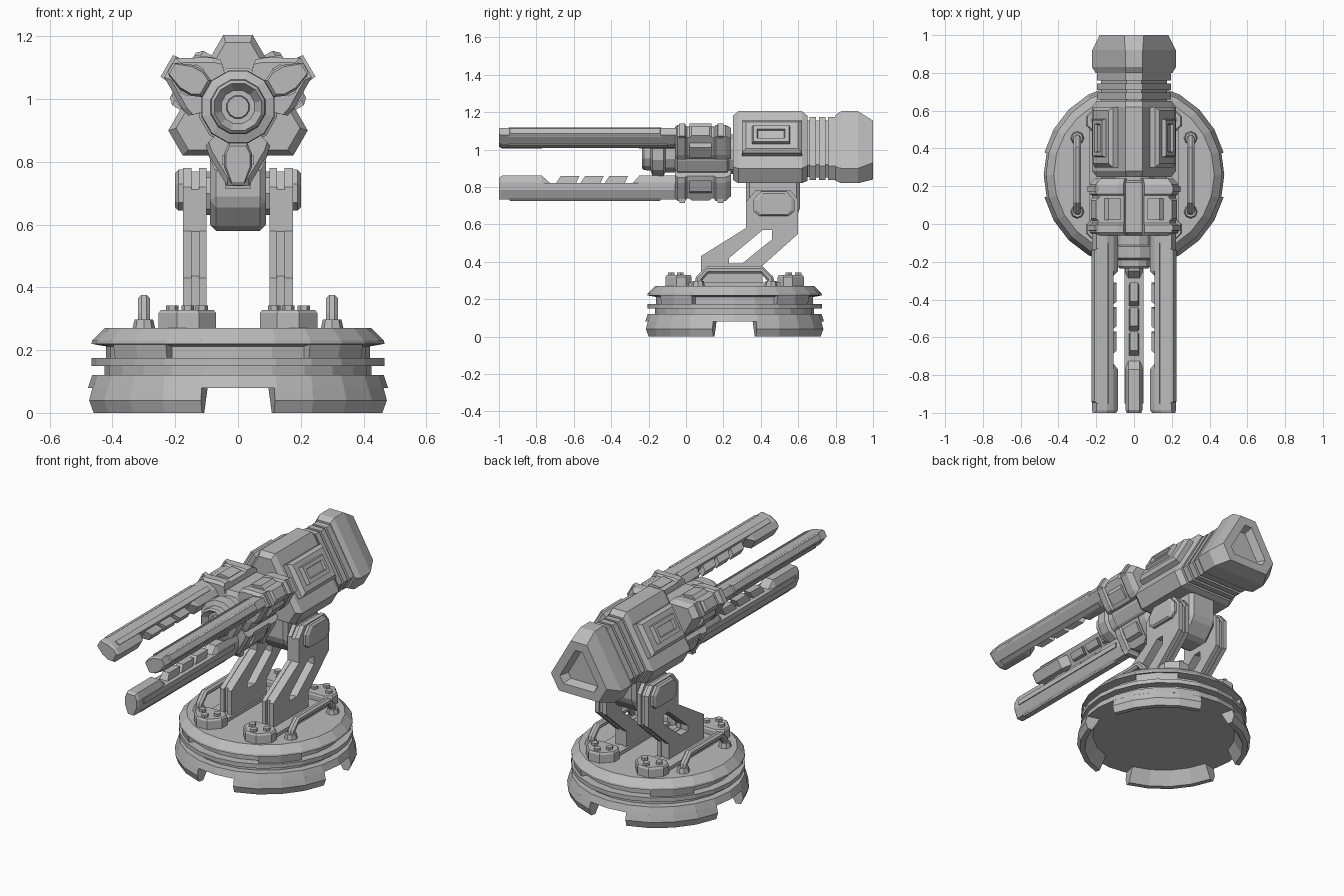
import bpy, bmesh, math
from mathutils import Matrix

cube = bpy.data.objects.get("Cube")
if cube:
    bpy.data.objects.remove(cube)

grey = bpy.data.materials.new("plain grey")
grey.use_nodes = True
grey.diffuse_color = (0.5, 0.5, 0.5, 1)
grey.node_tree.nodes["Principled BSDF"].inputs["Base Color"].default_value = (0.5, 0.5, 0.5, 1)

BASE_Y = 0.26    # centre of the turntable
AXIS_Z = 0.975   # height of the gun axis


def finish(name, bm):
    bmesh.ops.remove_doubles(bm, verts=bm.verts, dist=0.0001)
    bmesh.ops.recalc_face_normals(bm, faces=bm.faces)
    mesh = bpy.data.meshes.new(name)
    bm.to_mesh(mesh)
    bm.free()
    mesh.materials.append(grey)
    obj = bpy.data.objects.new(name, mesh)
    bpy.context.collection.objects.link(obj)
    return obj


def skin(bm, rings, wrap=False):
    """Bridge rings of points; cap both ends, or join last to first."""
    loops = [[bm.verts.new(p) for p in ring] for ring in rings]
    pairs = list(zip(loops, loops[1:]))
    if wrap:
        pairs.append((loops[-1], loops[0]))
    for a, b in pairs:
        for i in range(len(a)):
            j = (i + 1) % len(a)
            bm.faces.new((a[i], a[j], b[j], b[i]))
    if not wrap:
        bm.faces.new(loops[0])
        bm.faces.new(loops[-1])


def loft(name, rings, wrap=False):
    bm = bmesh.new()
    skin(bm, rings, wrap)
    return finish(name, bm)


def spin(name, profile, mid=0, half=180, steps=24):
    """Turn a closed (radius, z) profile round the turntable axis."""
    rings = []
    full = half == 180
    for i in range(steps if full else steps + 1):
        a = math.radians(mid - half + 2 * half * i / steps)
        rings.append([(r * math.cos(a), BASE_Y + r * math.sin(a), z) for r, z in profile])
    return loft(name, rings, full)


def side_plate(name, outline, x0, x1, hole=None):
    """Extrude a (y, z) outline along x; a hole of equal count makes it a frame."""
    at = lambda pts, x: [(x, y, z) for y, z in pts]
    if hole:
        return loft(name, [at(outline, x0), at(outline, x1), at(hole, x1), at(hole, x0)], True)
    return loft(name, [at(outline, x0), at(outline, x1)])


def disc(name, x, y, z0, z1, r, sides=6, top=1.0):
    ring = lambda z, k: [(x + k * r * math.cos(math.tau * i / sides),
                          y + k * r * math.sin(math.tau * i / sides), z) for i in range(sides)]
    return loft(name, [ring(z0, 1), ring(z1, top)])


def on_axis(obj, degrees=0):
    obj.matrix_world = Matrix.Translation((0, 0, AXIS_Z)) @ Matrix.Rotation(math.radians(degrees), 4, 'Y')


def around(obj, names=("lower", "left", "right")):
    """Copy a part drawn below the gun axis to the other stations."""
    part = obj.name
    turns = {"lower": 0, "left": -120, "right": 120}
    for i, n in enumerate(names):
        o = obj if i == 0 else obj.copy()
        if i:
            bpy.context.collection.objects.link(o)
        o.name = n + "_" + part
        on_axis(o, turns[n])


# Turntable base with grooves
spin("base_drum", [(0.001, 0.08), (0.478, 0.08), (0.465, 0.12), (0.425, 0.12), (0.425, 0.15),
                   (0.467, 0.15), (0.467, 0.175), (0.42, 0.175), (0.42, 0.212), (0.467, 0.22),
                   (0.465, 0.23), (0.425, 0.27), (0.001, 0.27)])
for k in range(4):
    mid = 45 + 90 * k
    spin("base_foot", [(0.4, 0.08), (0.445, 0), (0.474, 0), (0.489, 0.04), (0.478, 0.08)],
         mid, 31, 4)
    spin("slot_wall", [(0.4, 0.17), (0.452, 0.17), (0.46, 0.222), (0.4, 0.222)], mid, 15, 2)

# Body section: a triangle with cut corners
def tri(y, flat, corner):
    half = (2 * flat - corner) * math.tan(math.radians(30))
    pts = []
    for deg in (90, 210, 330):
        c, s = math.cos(math.radians(deg)), math.sin(math.radians(deg))
        pts += [(corner * c - e * s, y, corner * s + e * c) for e in (-half, half)]
    return pts

on_axis(loft("gun_body", [tri(*v) for v in (
    (0.25, 0.137, 0.205), (0.28, 0.155, 0.23), (0.62, 0.155, 0.23), (0.65, 0.142, 0.205))]))
on_axis(loft("ribbed_neck", [tri(*v) for v in (
    (0.64, 0.122, 0.18), (0.66, 0.122, 0.18), (0.66, 0.138, 0.2), (0.695, 0.138, 0.2),
    (0.695, 0.124, 0.18), (0.71, 0.124, 0.18), (0.71, 0.138, 0.2), (0.745, 0.138, 0.2),
    (0.745, 0.124, 0.18), (0.76, 0.124, 0.18), (0.76, 0.138, 0.2), (0.81, 0.138, 0.2))]))
on_axis(loft("rear_block", [tri(*v) for v in (
    (0.8, 0.142, 0.21), (0.83, 0.155, 0.23), (0.92, 0.155, 0.23), (1.0, 0.135, 0.18),
    (1.0, 0.085, 0.13), (0.95, 0.07, 0.11))]))

# Raised panels on the two upper faces
def patch(r, t, y0, y1):
    return [(-t, y0, -r), (t, y0, -r), (t, y1, -r), (-t, y1, -r)]

around(loft("body_panel", [patch(0.14, 0.1, 0.3, 0.62), patch(0.185, 0.1, 0.3, 0.62),
                           patch(0.203, 0.082, 0.32, 0.6)]), ("left", "right"))
around(loft("panel_frame", [patch(0.19, 0.055, 0.35, 0.56), patch(0.224, 0.05, 0.36, 0.55),
                            patch(0.224, 0.028, 0.38, 0.53), patch(0.21, 0.025, 0.385, 0.525)]),
       ("left", "right"))

# Round core with stepped muzzle
def circle(r, y, n=12):
    return [(r * math.cos(math.tau * (i + .5) / n), y, r * math.sin(math.tau * (i + .5) / n)) for i in range(n)]

on_axis(loft("gun_core", [circle(r, y) for r, y in (
    (0.035, -0.215), (0.038, -0.2), (0.055, -0.2), (0.078, -0.235), (0.088, -0.225), (0.09, -0.19),
    (0.118, -0.18), (0.12, -0.12), (0.1, -0.11), (0.1, -0.06), (0.128, -0.045), (0.128, 0.22),
    (0.11, 0.23), (0.11, 0.27))]))

# Three rails, each with teeth, a ridge strip and a housing
def rail_ring(y, inner, k=1.0):
    right = [(0.03, inner), (0.045, max(inner + 0.025, 0.15)), (0.045, 0.19), (0.022, 0.243)]
    pts = right + [(-t, r) for t, r in reversed(right)]
    return [(t * k, y, -r) for t, r in pts]

around(loft("rail", [rail_ring(*v) for v in (
    (-1.0, 0.125, 0.85), (-0.985, 0.115), (-0.77, 0.115), (-0.72, 0.16), (-0.29, 0.16),
    (-0.25, 0.115), (0.0, 0.115))]))
around(loft("rail_strip", [patch(0.235, 0.028, -0.95, -0.13), patch(0.25, 0.016, -0.94, -0.14)]))
around(loft("rail_side_rib", [[(s, y, -r) for s, r in (
    (-0.051, 0.155), (0.051, 0.155), (0.051, 0.185), (-0.051, 0.185))] for y in (-0.95, -0.1)]))
bm = bmesh.new()
for y in (-0.69, -0.56, -0.43):
    skin(bm, [patch(0.17, 0.03, y - 0.015, y + 0.095), patch(0.117, 0.02, y + 0.02, y + 0.12)])
around(finish("rail_teeth", bm))

def housing_ring(y, k):
    right = [(0.07, 0.09), (0.1, 0.12), (0.09, 0.15), (0.034, 0.244)]
    return [(t * k, y, -r * k) for t, r in right + [(-t, r) for t, r in reversed(right)]]

around(loft("rail_housing", [housing_ring(*v) for v in (
    (-0.06, 0.93), (-0.045, 1.03), (-0.005, 1.03), (0.005, 0.97), (0.15, 0.97), (0.16, 1.03),
    (0.21, 1.03), (0.24, 0.92))]))
around(loft("housing_clasp", [patch(0.23, 0.038, 0.01, 0.145), patch(0.247, 0.028, 0.03, 0.125)]))
bm = bmesh.new()
for s in (-1, 1):
    for y in (-0.04, 0.165):
        skin(bm, [patch(0.2, 0.046, y, y + 0.04), patch(0.262, 0.04, y + 0.005, y + 0.035)])
    skin(bm, [[(s * t, y, -r) for t, r in ((0.06, 0.15), (0.1, 0.14), (0.075, 0.2), (0.045, 0.21))]
              for y in (0.02, 0.135)])
around(finish("housing_lugs", bm))

# Pivot block under the body
pivot = [(0.32, 0.84), (0.32, 0.67), (0.4, 0.58), (0.53, 0.58), (0.61, 0.67), (0.61, 0.84)]
block = side_plate("pivot_block", pivot, -0.09, 0.09)
bev = block.modifiers.new("chamfer", 'BEVEL')
bev.width = 0.02
bev.segments = 1
axle = [(0.465 + 0.07 * math.cos(math.tau * i / 8), 0.7 + 0.07 * math.sin(math.tau * i / 8)) for i in range(8)]
side_plate("pivot_axle", axle, -0.17, 0.17)

# Support arms: two layered frames with a thin core, plus feet and handles
arm = [(0.08, 0.28), (0.08, 0.43), (0.32, 0.58), (0.32, 0.72), (0.37, 0.78), (0.56, 0.78),
       (0.6, 0.73), (0.6, 0.55), (0.41, 0.38), (0.41, 0.28)]
hole = [(0.23, 0.39), (0.23, 0.42), (0.32, 0.495), (0.39, 0.553), (0.41, 0.57), (0.46, 0.57),
        (0.46, 0.545), (0.46, 0.52), (0.33, 0.415), (0.3, 0.39)]
cover = [(0.36, 0.67), (0.36, 0.73), (0.4, 0.775), (0.54, 0.775), (0.58, 0.73), (0.58, 0.67),
         (0.55, 0.645), (0.39, 0.645)]
foot = [(0.125, -0.11), (0.195, -0.11), (0.253, -0.05), (0.253, 0.0), (0.22, 0.03), (0.1, 0.03),
        (0.07, 0.0), (0.07, -0.05)]

def shrink(pts, k):
    n = len(pts)
    cy, cz = sum(p[0] for p in pts) / n, sum(p[1] for p in pts) / n
    return [(cy + (y - cy) * k, cz + (z - cz) * k) for y, z in pts]

for s, side in ((1, "left_"), (-1, "right_")):
    side_plate(side + "arm_outer", arm, s * 0.148, s * 0.175, hole)
    side_plate(side + "arm_inner", arm, s * 0.1, s * 0.125, hole)
    side_plate(side + "arm_core", shrink(arm, 0.95), s * 0.12, s * 0.15, shrink(hole, 1.03))
    loft(side + "pivot_cover", [[(s * x, y, z) for y, z in shrink(cover, k)]
                                for x, k in ((0.17, 1), (0.19, 1), (0.2, 0.85))])
    strip = [(0.09, 0.0), (0.235, 0.0), (0.235, 0.52), (0.09, 0.52)]
    loft(side + "arm_base", [[(s * x, y, z) for x, y in strip] for z in (0.265, 0.29)])
    for end, flip in (("front", False), ("back", True)):
        fy = lambda y: 2 * BASE_Y - y if flip else y
        loft(side + end + "_foot", [[(s * x, fy(y), z) for x, y in shrink(foot, k)]
                                    for z, k in ((0.265, 1), (0.318, 1), (0.328, 0.92))])
        for x, y in ((0.115, -0.03), (0.16, -0.08), (0.21, -0.03)):
            disc(side + "bolt", s * x, fy(y), 0.32, 0.343, 0.02)
        disc(side + "handle_flange", s * 0.3, fy(0.065), 0.265, 0.298, 0.037, 8, 0.8)
    # Bent tube handle
    path = [(0.065, 0.28), (0.07, 0.31), (0.115, 0.357), (0.405, 0.357), (0.45, 0.31), (0.455, 0.28)]
    rings = []
    for i, (y, z) in enumerate(path):
        a, b = path[max(i - 1, 0)], path[min(i + 1, len(path) - 1)]
        d = math.hypot(b[0] - a[0], b[1] - a[1])
        ny, nz = -(b[1] - a[1]) / d, (b[0] - a[0]) / d
        rings.append([(s * 0.3 + 0.021 * math.cos(q), y + ny * 0.021 * math.sin(q), z + nz * 0.021 * math.sin(q))
                      for q in (math.tau * (j + .5) / 8 for j in range(8))])
    loft(side + "handle", rings)
